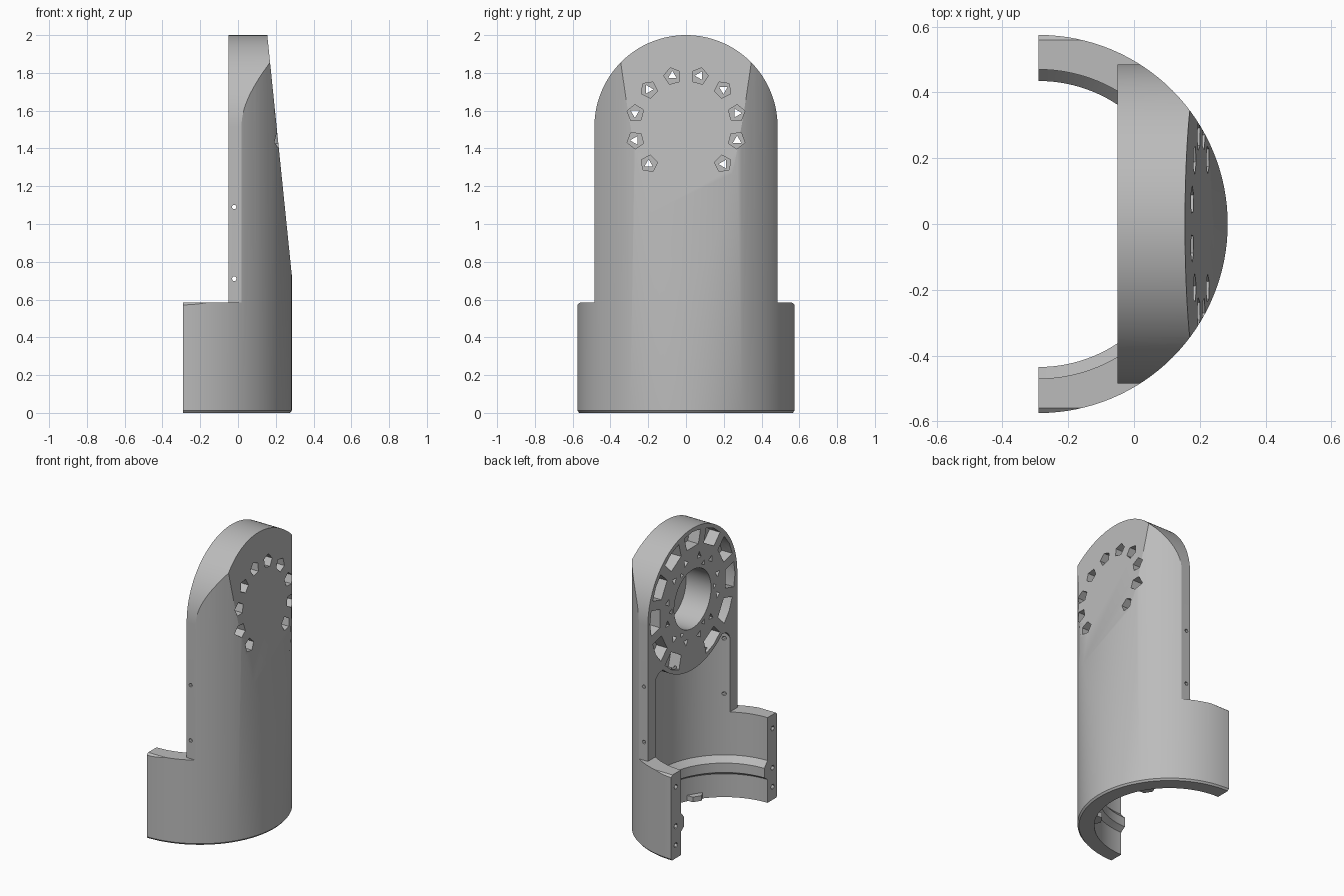
import bpy, bmesh
from math import sin, cos, pi, radians, sqrt

cube = bpy.data.objects.get("Cube")
if cube:
    bpy.data.objects.remove(cube, do_unlink=True)

AXIS = -0.29           # x of the tube axis
R_OUT, R_IN = 0.575, 0.47
HUB_Z, HUB_R = 1.515, 0.485
BACK = -0.05           # x of the flat hub face

grey = bpy.data.materials.new("plain grey")
grey.use_nodes = True
color = (0.5, 0.5, 0.5, 1)
grey.diffuse_color = color
grey.node_tree.nodes["Principled BSDF"].inputs["Base Color"].default_value = color


def finish(bm, name):
    bmesh.ops.recalc_face_normals(bm, faces=bm.faces)
    mesh = bpy.data.meshes.new(name)
    bm.to_mesh(mesh)
    bm.free()
    mesh.materials.append(grey)
    ob = bpy.data.objects.new(name, mesh)
    bpy.context.collection.objects.link(ob)
    return ob


def add_prism(bm, pts, a, b, axis="x"):
    """Extrude a 2D outline along x (pts are y,z), y (x,z) or z (x,y)."""
    place = {"x": lambda p, t: (t, *p),
             "y": lambda p, t: (p[0], t, p[1]),
             "z": lambda p, t: (*p, t)}[axis]
    lo = [bm.verts.new(place(p, a)) for p in pts]
    hi = [bm.verts.new(place(p, b)) for p in pts]
    bm.faces.new(lo)
    bm.faces.new(hi)
    for i in range(len(pts)):
        j = (i + 1) % len(pts)
        bm.faces.new((lo[i], lo[j], hi[j], hi[i]))


def prism(name, *args):
    bm = bmesh.new()
    add_prism(bm, *args)
    return finish(bm, name)


def lathe(name, profile, n=128):
    """Revolve (radius, z) points around the tube axis."""
    bm = bmesh.new()
    rings = [[bm.verts.new((AXIS + r * cos(2 * pi * k / n), r * sin(2 * pi * k / n), z))
              for k in range(n)] for r, z in profile]
    for a, b in zip(rings, rings[1:]):
        for k in range(n):
            m = (k + 1) % n
            bm.faces.new((a[k], a[m], b[m], b[k]))
    bm.faces.new(rings[0])
    bm.faces.new(rings[-1])
    return finish(bm, name)


def circle(cx, cy, r, n, turn=0):
    return [(cx + r * cos(turn + 2 * pi * k / n), cy + r * sin(turn + 2 * pi * k / n))
            for k in range(n)]


def on_hub(r, deg):
    return r * cos(radians(deg)), HUB_Z + r * sin(radians(deg))


def boolean(ob, cutter, operation="DIFFERENCE"):
    mod = ob.modifiers.new("cut", "BOOLEAN")
    mod.object, mod.operation, mod.solver = cutter, operation, "EXACT"
    graph = bpy.context.evaluated_depsgraph_get()
    mesh = bpy.data.meshes.new_from_object(ob.evaluated_get(graph))
    ob.modifiers.clear()
    ob.data = mesh
    bpy.data.objects.remove(cutter, do_unlink=True)


# Outer tube, trimmed to the round-topped tower with a wider foot
bracket = lathe("bracket", [(0.565, 0), (R_OUT, 0.012), (R_OUT, 2.1)])
foot = [(0.6, -0.1), (0.6, 0.56), (0.575, 0.572), (0.56, 0.585), (HUB_R, 0.585)]
dome = [on_hub(HUB_R, 180 * k / 64) for k in range(65)]
outline = foot + dome + [(-y, z) for y, z in reversed(foot)]
boolean(bracket, prism("outline", outline, AXIS, 0.5), "INTERSECT")

# Flat back of the tower and the sloping front
boolean(bracket, prism("back_cut", [(-0.5, 0.585), (BACK, 0.585), (BACK, 2.2), (-0.5, 2.2)],
                       -1, 1, "y"))
boolean(bracket, prism("slope_cut", [(0.298, 0.6), (0.1345, 2.2), (0.6, 2.2), (0.6, 0.6)],
                       -1, 1, "y"))

# Hollow inside with a lip near the bottom, ending under the round hub
hollow = lathe("hollow", [(R_IN, -0.1), (R_IN, 0.16), (0.435, 0.185), (0.435, 0.25),
                          (R_IN, 0.29), (R_IN, 1.4)])
arch = [(y / 100, HUB_Z - sqrt(HUB_R ** 2 - (y / 100) ** 2)) for y in range(-32, 33, 2)]
side = [(0.6, -0.2), (0.6, 1.0), (0.41, 1.08), (0.395, 1.12), (0.365, 1.145)]
top = side + arch[::-1] + [(-y, z) for y, z in reversed(side)]
boolean(hollow, prism("hollow_top", top, -1, 0.6), "INTERSECT")
boolean(bracket, hollow)

# Hub pockets, bore and small bolt holes, all cut from the back
bm = bmesh.new()
add_prism(bm, circle(0, HUB_Z, 0.2, 64), -0.2, 0.14)
for k in range(12):
    a = 30 * k
    if a != 270:
        pocket = [on_hub(0.36, a - 10), on_hub(0.455, a - 11), on_hub(0.46, a),
                  on_hub(0.455, a + 11), on_hub(0.36, a + 10)]
        add_prism(bm, pocket, -0.2, 0.03)
    add_prism(bm, circle(*on_hub(0.28, a + 15), 0.026, 3, radians(a)), -0.2, 0.1)
    if k % 2 == 0:
        add_prism(bm, circle(*on_hub(0.235, a), 0.02, 3, radians(a)), -0.2, 0.05)
boolean(bracket, finish(bm, "hub_cuts"))

# Five-sided bolt recesses on the sloping front, and side screw holes
bm = bmesh.new()
for k in range(12):
    a = 30 * k + 15
    if a not in (255, 285):
        add_prism(bm, circle(*on_hub(0.277, a), 0.046, 5, radians(a)), 0.07, 0.5)
for z in (0.71, 1.09):
    add_prism(bm, circle(-0.02, z, 0.013, 6), -0.7, 0.7, "y")
for s in (-1, 1):
    for z in (0.09, 0.22, 0.49):
        add_prism(bm, circle(s * 0.525, z, 0.018, 6), -0.4, -0.2)
boolean(bracket, finish(bm, "front_cuts"))

# Small tabs inside the bottom edge
tabs = bmesh.new()
for s in (-1, 1):
    def polar(r, deg):
        return AXIS + r * cos(radians(deg)), s * r * sin(radians(deg))
    add_prism(tabs, [polar(0.48, 25), polar(0.43, 28), polar(0.43, 36), polar(0.48, 39)],
              0.005, 0.04, "z")
finish(tabs, "inner_tabs")

# Smooth curved walls, keep the sharp edges
bpy.ops.object.select_all(action="DESELECT")
bracket.select_set(True)
bpy.context.view_layer.objects.active = bracket
bpy.ops.object.shade_smooth_by_angle(angle=radians(30))
